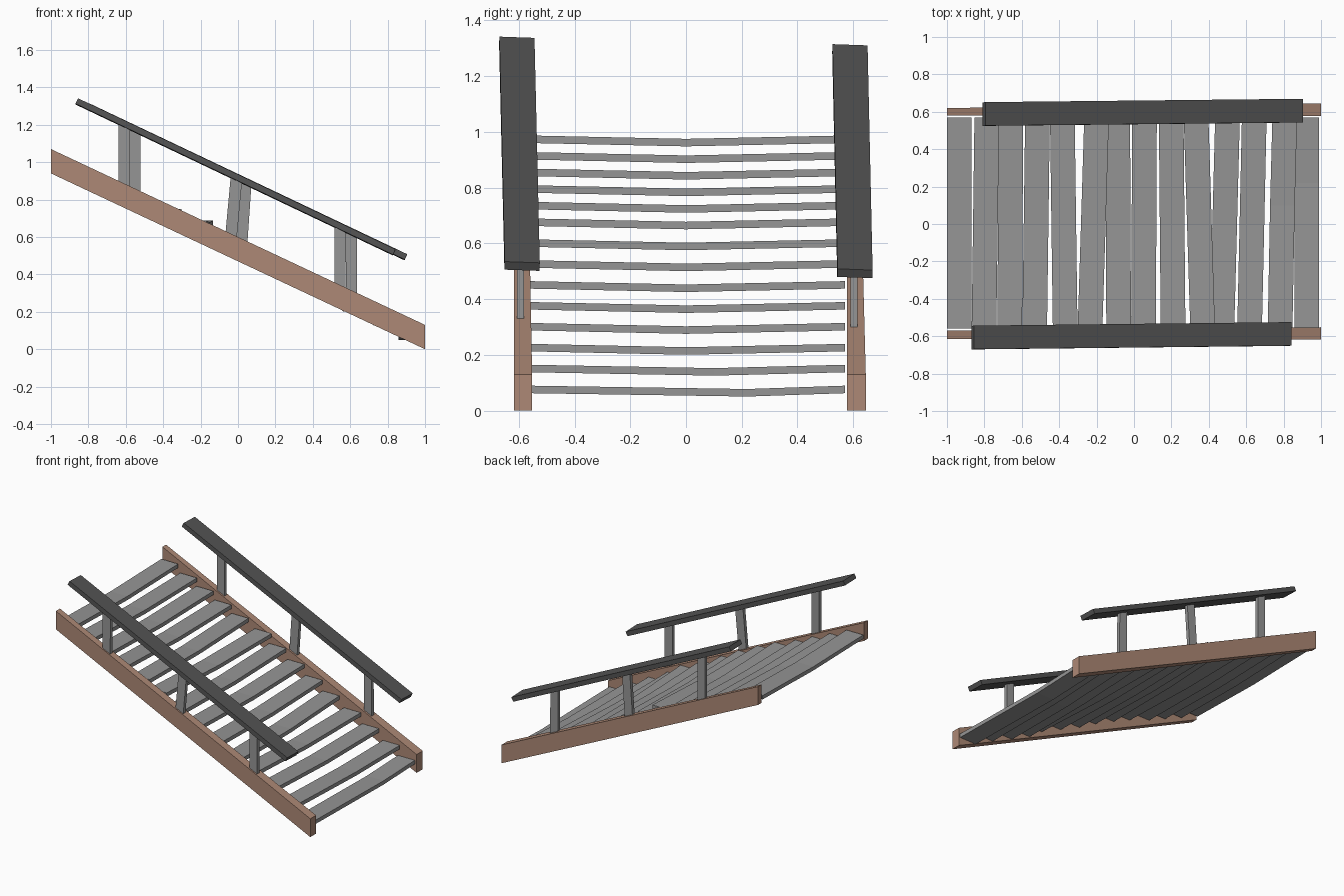
import bpy
import bmesh
from mathutils import Vector

cube = bpy.data.objects.get("Cube")
if cube:
    bpy.data.objects.remove(cube, do_unlink=True)


def material(name, rgb):
    m = bpy.data.materials.new(name)
    m.use_nodes = True
    m.diffuse_color = (*rgb, 1)
    m.node_tree.nodes["Principled BSDF"].inputs["Base Color"].default_value = (*rgb, 1)
    return m


brown = material("brown wood", (0.42, 0.25, 0.18))
grey = material("grey wood", (0.30, 0.30, 0.30))
dark = material("dark grey wood", (0.09, 0.09, 0.09))


def loft(name, sections, mat):
    """Solid through a row of four-cornered sections, capped at both ends."""
    bm = bmesh.new()
    rings = [[bm.verts.new(p) for p in s] for s in sections]
    for a, b in zip(rings, rings[1:]):
        for i in range(4):
            j = (i + 1) % 4
            bm.faces.new((a[i], a[j], b[j], b[i]))
    bm.faces.new(rings[0])
    bm.faces.new(rings[-1])
    bmesh.ops.recalc_face_normals(bm, faces=bm.faces)
    mesh = bpy.data.meshes.new(name)
    bm.to_mesh(mesh)
    bm.free()
    mesh.materials.append(mat)
    obj = bpy.data.objects.new(name, mesh)
    bpy.context.collection.objects.link(obj)
    return obj


def section(centre, u, v):
    """Rectangle spanned by two half-width vectors."""
    c, u, v = Vector(centre), Vector(u), Vector(v)
    return [c - u - v, c + u - v, c + u + v, c - u + v]


# Sloping side beams with upright ends, wider at the foot
def beam(name, upper_y, lower_y):
    ends = []
    for x, z, (y0, y1) in ((-1, 1.005, upper_y), (1, 0.065, lower_y)):
        ends.append(section((x, (y0 + y1) / 2, z), (0, (y1 - y0) / 2, 0), (0, 0, 0.065)))
    loft(name, ends, brown)


beam("right_side_beam", (-0.615, -0.57), (-0.617, -0.552))
beam("left_side_beam", (0.58, 0.62), (0.577, 0.645))

# Sagging treads, each slightly askew: (shift at back, shift at front)
skew = [(0, 0), (0.005, -0.01), (-0.01, -0.015), (-0.01, -0.025), (-0.02, -0.005),
        (0.02, -0.015), (-0.01, -0.005), (-0.01, -0.015), (-0.01, 0.0), (-0.02, 0.015),
        (0.005, -0.025), (0.005, -0.02), (0.025, 0.0), (0, 0)]
for i, (back, front) in enumerate(skew):
    x = -0.935 + i * 0.143
    top = 0.987 - 0.0595 * min(i, 5) - 0.075 * max(i - 5, 0)
    kink = {12: 0.1, 13: 0.22}.get(i, 0)
    rows = []
    for y, dx, sag in ((-0.56, front, 0), (kink, (back + front) / 2, 0.012), (0.57, back, 0)):
        rows.append(section((x + dx, y, top - 0.0135 - sag), (0.066, 0, 0), (0, 0, 0.0135)))
    loft(f"tread_{i + 1}", rows, grey)


# Handrails and their posts; the middle post leans
def railing(side, start, end, post_y, post_xs):
    a, b = Vector(start), Vector(end)
    along = (b - a).normalized()
    across = Vector((0, 1, -0.035)).normalized()
    up = along.cross(across).normalized()
    loft(f"{side}_handrail", [section(p, across * 0.063, up * 0.016) for p in (a, b)], dark)
    for i, (foot, head) in enumerate(post_xs):
        foot_z = 0.6 - 0.47 * foot
        head_z = a.z + (b.z - a.z) * (head - a.x) / (b.x - a.x)
        half = Vector((0.03, 0, -0.0141))
        depth = (0, 0.0125, 0)
        loft(f"{side}_post_{i + 1}",
             [section((foot, post_y, foot_z - 0.012), half, depth),
              section((head, post_y, head_z), half, depth)], grey)


railing("right", (-0.862, -0.607, 1.325), (0.835, -0.588, 0.518), -0.594,
        [(-0.61, -0.608), (-0.037, -0.008), (0.545, 0.545)])
railing("left", (-0.802, 0.588, 1.298), (0.897, 0.606, 0.492), 0.603,
        [(-0.55, -0.55), (0.02, 0.042), (0.607, 0.605)])
